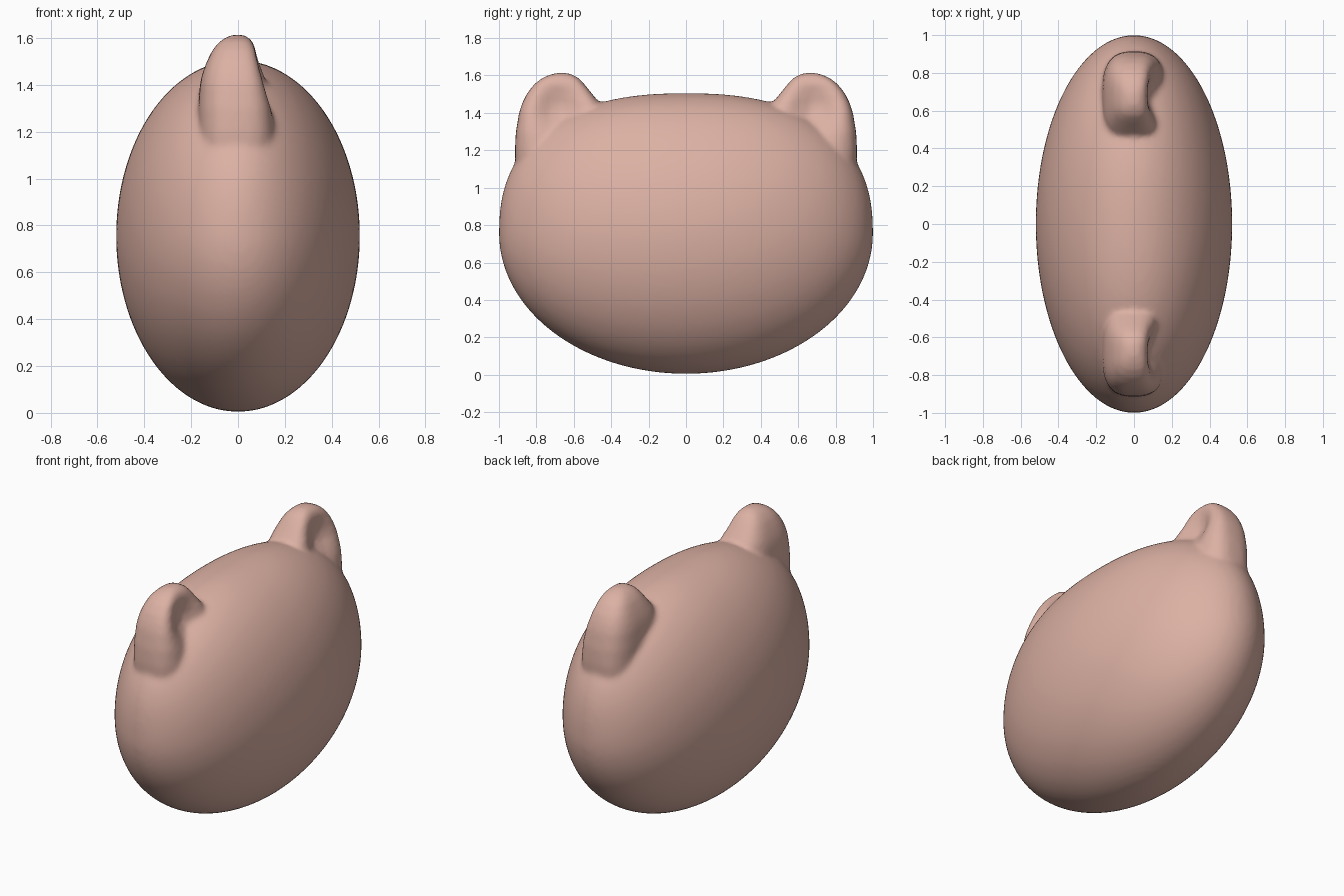
import bpy, bmesh, math

if "Cube" in bpy.data.objects:
    bpy.data.objects.remove(bpy.data.objects["Cube"])

skin = bpy.data.materials.new("dusty pink")
skin.diffuse_color = (0.72, 0.44, 0.37, 1)
skin.use_nodes = True
skin.node_tree.nodes["Principled BSDF"].inputs["Base Color"].default_value = skin.diffuse_color


def spow(v, e):
    return math.copysign(abs(v) ** e, v)


bm = bmesh.new()

# Egg-shaped head: ellipsoid whose upper half is fuller toward both ends
bmesh.ops.create_uvsphere(bm, u_segments=96, v_segments=64, radius=1)
for v in bm.verts:
    x, y, z = v.co
    if z > 0:
        t = min(abs(y), 0.9999)
        z *= (1 - t ** 2.4) ** (1 / 2.4) / math.sqrt(1 - t * t)
    v.co = (0.52 * x, y, 0.755 + 0.75 * z)

# Ear levels: height, inner y, outer y, half thickness
LEVELS = [
    (1.00, 0.42, 0.895, 0.165), (1.10, 0.42, 0.91, 0.17),
    (1.20, 0.42, 0.915, 0.17), (1.30, 0.42, 0.91, 0.17),
    (1.40, 0.435, 0.893, 0.163), (1.45, 0.46, 0.877, 0.152),
    (1.50, 0.50, 0.853, 0.133), (1.55, 0.54, 0.815, 0.108),
    (1.585, 0.572, 0.772, 0.078), (1.606, 0.608, 0.725, 0.046),
    (1.614, 0.64, 0.69, 0.018),
]
SEG = 40


def add_ear(side):
    rings = []
    for z, y0, y1, w in LEVELS:
        ring = []
        for i in range(SEG):
            a = 2 * math.pi * i / SEG
            x = w * spow(math.cos(a), 0.7)
            y = (y0 + y1) / 2 + (y1 - y0) / 2 * spow(math.sin(a), 0.7)
            # Hollow of the ear on the +x face
            if x > 0:
                d = ((y - 0.68) / 0.13) ** 2 + ((z - 1.42) / 0.13) ** 2
                x -= 0.10 * math.exp(-d) * min(1, x / 0.1)
            ring.append(bm.verts.new((x, side * y, z)))
        rings.append(ring)
    for a, b in zip(rings, rings[1:]):
        for i in range(SEG):
            j = (i + 1) % SEG
            bm.faces.new((a[i], a[j], b[j], b[i]))
    bm.faces.new(rings[0][::-1])
    bm.faces.new(rings[-1])


add_ear(1)
add_ear(-1)
bmesh.ops.recalc_face_normals(bm, faces=bm.faces)

mesh = bpy.data.meshes.new("head_with_ears")
bm.to_mesh(mesh)
bm.free()
mesh.materials.append(skin)
head = bpy.data.objects.new("head_with_ears", mesh)
bpy.context.collection.objects.link(head)

# Fuse the ears into the head and soften the joins
fuse = head.modifiers.new("fuse", 'REMESH')
fuse.mode = 'VOXEL'
fuse.voxel_size = 0.014
fuse.use_smooth_shade = True
soften = head.modifiers.new("soften", 'SMOOTH')
soften.factor = 0.5
soften.iterations = 10
